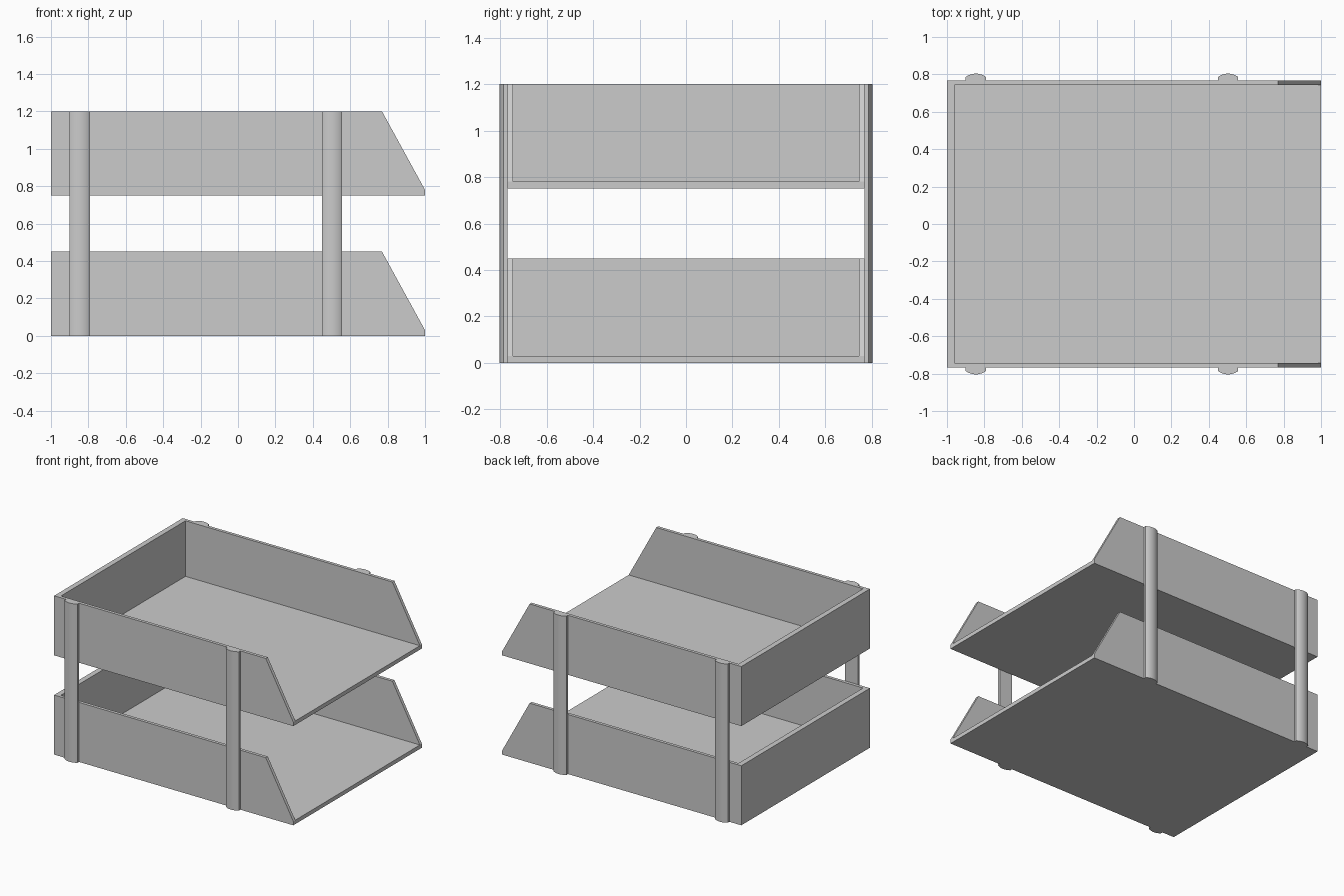
import bpy
import bmesh
import math

cube = bpy.data.objects.get("Cube")
if cube:
    bpy.data.objects.remove(cube, do_unlink=True)

LENGTH, HALF_W, HEIGHT = 1.0, 0.768, 0.45
WALL, BACK, FLOOR = 0.024, 0.04, 0.03
TOP = 1.2

grey = bpy.data.materials.new("light grey plastic")
grey.use_nodes = True
grey.diffuse_color = (0.6, 0.6, 0.6, 1)
grey.node_tree.nodes["Principled BSDF"].inputs["Base Color"].default_value = (0.6, 0.6, 0.6, 1)


def prism(name, points, offset):
    """Extrude a closed 3D outline along offset."""
    bm = bmesh.new()
    face = bm.faces.new([bm.verts.new(p) for p in points])
    result = bmesh.ops.extrude_face_region(bm, geom=[face])
    moved = [g for g in result["geom"] if isinstance(g, bmesh.types.BMVert)]
    bmesh.ops.translate(bm, verts=moved, vec=offset)
    bmesh.ops.recalc_face_normals(bm, faces=bm.faces)
    mesh = bpy.data.meshes.new(name)
    bm.to_mesh(mesh)
    bm.free()
    mesh.materials.append(grey)
    obj = bpy.data.objects.new(name, mesh)
    bpy.context.collection.objects.link(obj)
    return obj


def side_prism(name, profile, half_width):
    """Extrude an (x, z) profile symmetrically across y."""
    return prism(name, [(x, -half_width, z) for x, z in profile], (0, 2 * half_width, 0))


def tray(name, z):
    # Solid body with sloping open end, hollowed by a box
    body = side_prism(name, [(-LENGTH, 0), (LENGTH, 0), (LENGTH, FLOOR),
                             (0.77, HEIGHT), (-LENGTH, HEIGHT)], HALF_W)
    inner = -LENGTH + BACK
    cutter = side_prism("tray_cutter", [(inner, FLOOR), (1.2, FLOOR),
                                        (1.2, 0.6), (inner, 0.6)], HALF_W - WALL)
    cutter.hide_render = True
    mod = body.modifiers.new("hollow", "BOOLEAN")
    mod.operation, mod.solver, mod.object = "DIFFERENCE", "EXACT", cutter
    bpy.context.view_layer.objects.active = body
    bpy.ops.object.modifier_apply(modifier=mod.name)
    bpy.data.objects.remove(cutter, do_unlink=True)
    body.location.z = z


def post(name, x, side):
    # Straight flanks with a shallow rounded outer face
    half, flank, rise, steps = 0.054, 0.018, 0.018, 12
    radius = (half ** 2 + rise ** 2) / (2 * rise)
    spread = math.asin(half / radius)
    outline = [(-half, 0)]
    for i in range(steps + 1):
        a = spread * (2 * i / steps - 1)
        outline.append((radius * math.sin(a), flank + rise - radius * (1 - math.cos(a))))
    outline.append((half, 0))
    obj = prism(name, [(x + px, side * (HALF_W + py), 0) for px, py in outline], (0, 0, TOP))
    bpy.ops.object.select_all(action="DESELECT")
    obj.select_set(True)
    bpy.context.view_layer.objects.active = obj
    bpy.ops.object.shade_smooth_by_angle(angle=math.radians(20))


# Two stacked trays
tray("lower_tray", 0)
tray("upper_tray", TOP - HEIGHT)

# Four support posts
for end, x in (("closed_end", -0.846), ("open_end", 0.503)):
    for label, side in (("front", -1), ("back", 1)):
        post(f"{label}_{end}_post", x, side)
